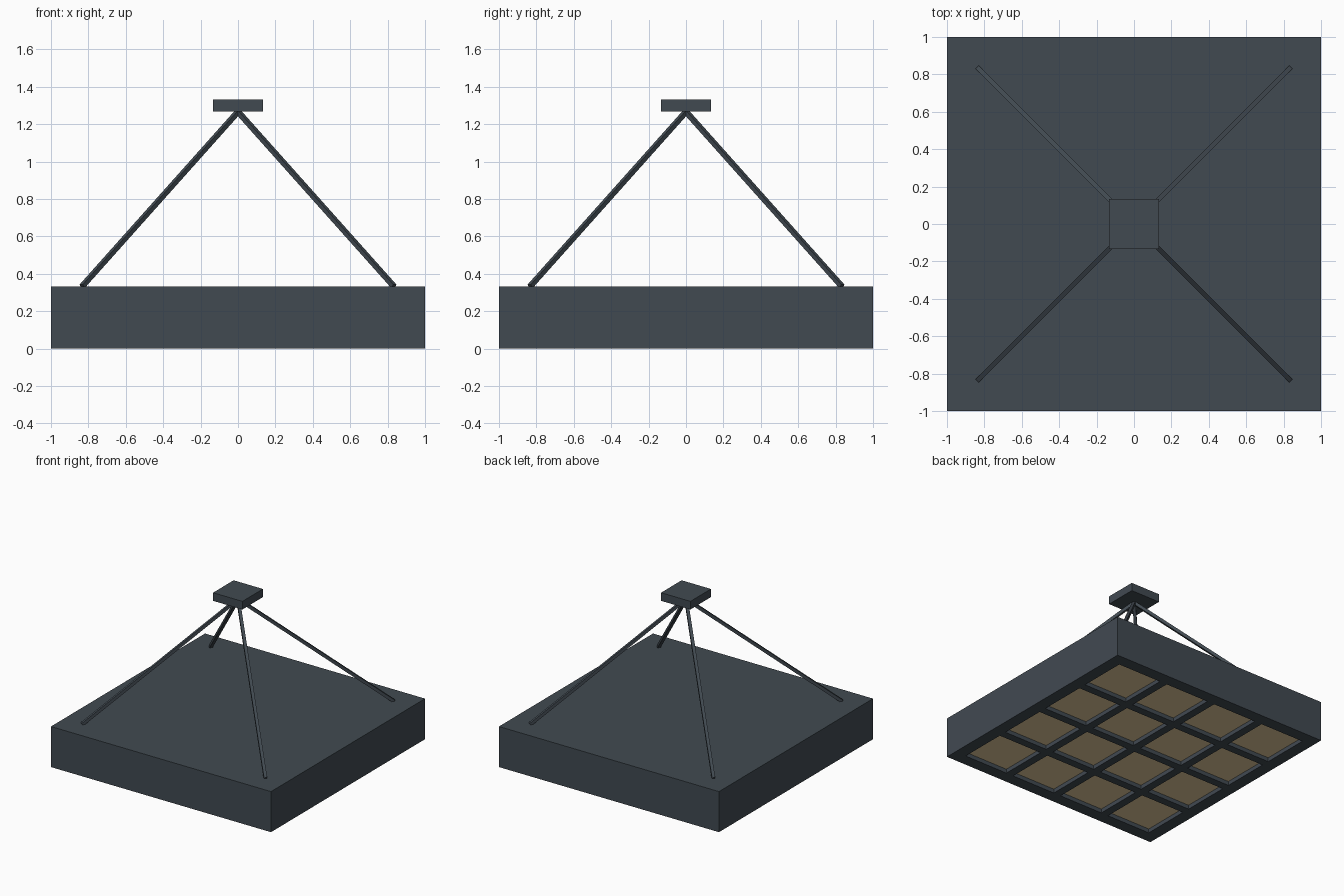
import bpy, bmesh
from mathutils import Vector

if "Cube" in bpy.data.objects:
    bpy.data.objects.remove(bpy.data.objects["Cube"])

U = 1 / 15  # design module


def material(name, rgb):
    m = bpy.data.materials.new(name)
    m.use_nodes = True
    m.diffuse_color = (*rgb, 1)
    m.node_tree.nodes["Principled BSDF"].inputs["Base Color"].default_value = (*rgb, 1)
    return m


slate = material("slate metal", (0.053, 0.068, 0.083))
glow = material("warm diffuser", (0.74, 0.58, 0.33))


def finish(name, bm, *mats):
    bmesh.ops.recalc_face_normals(bm, faces=bm.faces)
    mesh = bpy.data.meshes.new(name)
    bm.to_mesh(mesh)
    bm.free()
    for m in mats:
        mesh.materials.append(m)
    ob = bpy.data.objects.new(name, mesh)
    bpy.context.collection.objects.link(ob)
    return ob


def block(size):
    bm = bmesh.new()
    bmesh.ops.create_cube(bm, size=1)
    bmesh.ops.scale(bm, vec=size, verts=bm.verts)
    return bm


# Lamp housing: gridded underside, square cells pushed up as lit recesses
cell, gap, depth = 6 * U, U, 0.5 * U
ticks = [-1]
for i in range(4):
    start = -13.5 * U + i * (cell + gap)
    ticks += [start, start + cell]
ticks.append(1)

bm = bmesh.new()
grid = [[bm.verts.new((x, y, 0)) for y in ticks] for x in ticks]
cells = []
n = len(ticks) - 1
for i in range(n):
    for j in range(n):
        f = bm.faces.new((grid[i][j], grid[i][j + 1], grid[i + 1][j + 1], grid[i + 1][j]))
        if i % 2 and j % 2:
            cells.append(f)
rim = [e for e in bm.edges if e.is_boundary]
for f in cells:
    top = bmesh.ops.extrude_discrete_faces(bm, faces=[f])["faces"][0]
    bmesh.ops.translate(bm, vec=(0, 0, depth), verts=top.verts)
    top.material_index = 1
# Outer walls and lid
walls = bmesh.ops.extrude_edge_only(bm, edges=rim)["geom"]
bmesh.ops.translate(bm, vec=(0, 0, 5 * U), verts=[g for g in walls if isinstance(g, bmesh.types.BMVert)])
bmesh.ops.contextual_create(bm, geom=[g for g in walls if isinstance(g, bmesh.types.BMEdge)
                                      and all(v.co.z > 4 * U for v in g.verts)])
for f in bm.faces:
    if f.calc_center_median().z > 2 * U:
        f.material_index = 0
finish("lamp_housing", bm, slate, glow)

# Ceiling mount
bm = block((4 * U, 4 * U, U))
bmesh.ops.translate(bm, vec=(0, 0, 19.5 * U), verts=bm.verts)
finish("ceiling_mount", bm, slate)

# Four square suspension rods meeting under the mount
apex = Vector((0, 0, 19 * U))
for sx, side in ((1, "left"), (-1, "right")):
    for sy, end in ((1, "back"), (-1, "front")):
        foot = Vector((sx * 12.5 * U, sy * 12.5 * U, 5 * U))
        axis = apex - foot
        bm = block((0.36 * U, 0.36 * U, axis.length))
        bm.transform(axis.to_track_quat("Z", "Y").to_matrix().to_4x4())
        bmesh.ops.translate(bm, vec=(apex + foot) / 2, verts=bm.verts)
        finish(f"suspension_rod_{end}_{side}", bm, slate)
